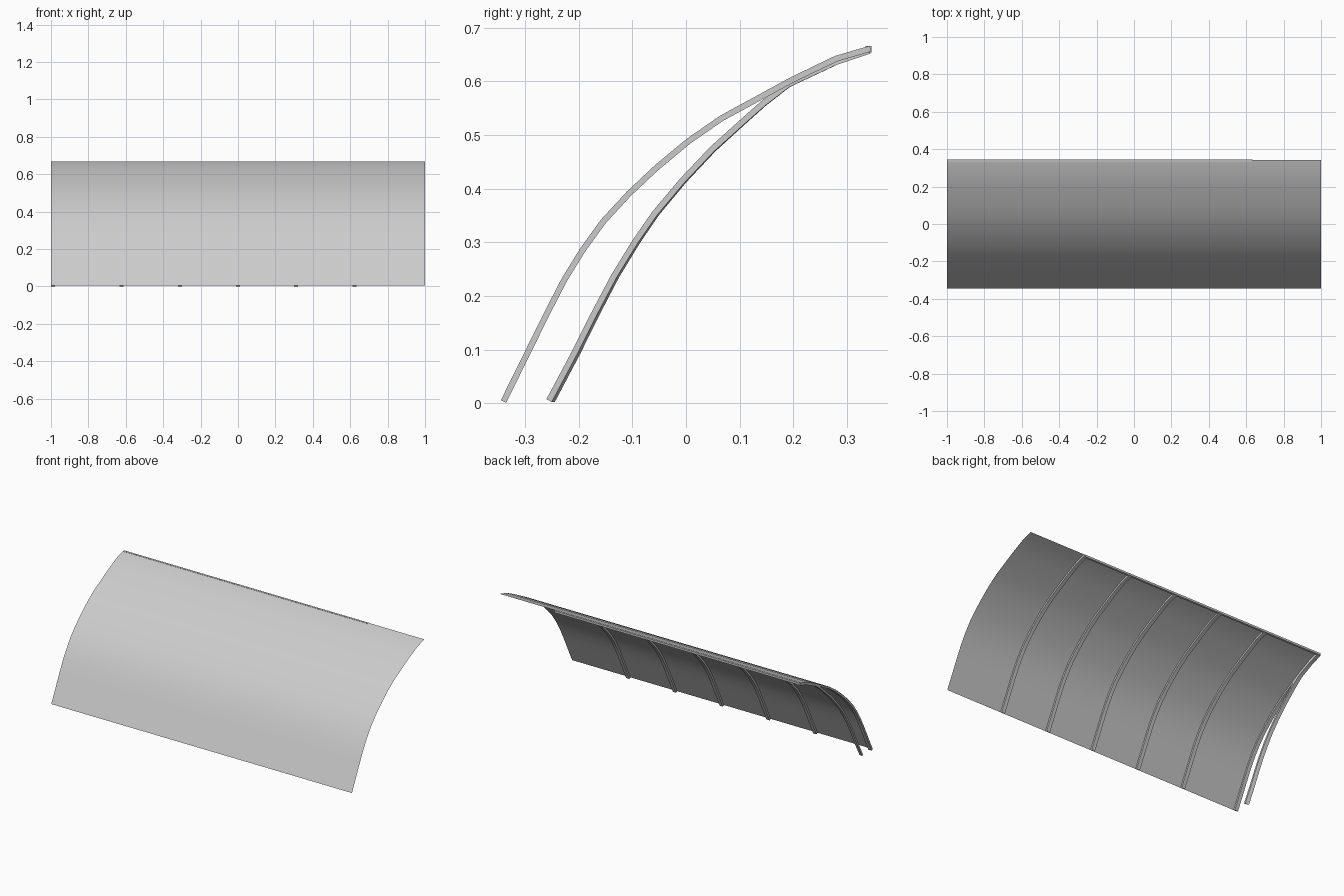
import bpy, bmesh, math
from mathutils import Vector

if "Cube" in bpy.data.objects:
    bpy.data.objects.remove(bpy.data.objects["Cube"])

# Side profiles (y, z): the outer skin and the straighter loose hoop
SKIN = [(-.346, .006), (-.301, .097), (-.265, .170), (-.232, .234), (-.198, .289),
        (-.159, .343), (-.111, .395), (-.060, .443), (0, .493), (.062, .536),
        (.137, .577), (.196, .609), (.277, .648), (.342, .667)]
HOOP = [(-.261, .008), (-.212, .100), (-.178, .168), (-.140, .240), (-.100, .305),
        (-.064, .357), (-.012, .419), (.044, .478), (.096, .525), (.140, .564),
        (.187, .600), (.277, .642), (.340, .663)]


def inset(pts, d):
    """Move a profile along its inward normal."""
    out = []
    for i, p in enumerate(pts):
        a, b = pts[max(i - 1, 0)], pts[min(i + 1, len(pts) - 1)]
        t = (Vector(b) - Vector(a)).normalized()
        out.append((p[0] + t.y * d, p[1] - t.x * d))
    return out


def finish(name, bm):
    bmesh.ops.recalc_face_normals(bm, faces=bm.faces)
    me = bpy.data.meshes.new(name)
    bm.to_mesh(me)
    bm.free()
    ob = bpy.data.objects.new(name, me)
    bpy.context.collection.objects.link(ob)
    bpy.ops.object.select_all(action='DESELECT')
    ob.select_set(True)
    bpy.context.view_layer.objects.active = ob
    bpy.ops.object.shade_smooth_by_angle(angle=math.radians(30))
    return ob


def rib(name, pts, x, width=.022, depth=.011, twist=0.0):
    """Rectangular strip bent along a profile."""
    bm = bmesh.new()
    outer, inner = inset(pts, .001), inset(pts, .001 + depth)
    rings = []
    for i, (o, n) in enumerate(zip(outer, inner)):
        s = twist * (1 - i / (len(pts) - 1))
        l, r = x - width / 2, x + width / 2
        rings.append([bm.verts.new(v) for v in (
            (l, o[0] + s, o[1]), (r, *o), (r, *n), (l, n[0] + s, n[1]))])
    for a, b in zip(rings, rings[1:]):
        for k in range(4):
            m = (k + 1) % 4
            bm.faces.new((a[k], a[m], b[m], b[k]))
    bm.faces.new(rings[0])
    bm.faces.new(rings[-1])
    return finish(name, bm)


# Thin curved cover sheet
bm = bmesh.new()
cols = [[bm.verts.new((x, y, z)) for x in (-1, 1)] for y, z in SKIN]
for a, b in zip(cols, cols[1:]):
    bm.faces.new((a[0], a[1], b[1], b[0]))
finish("cover_sheet", bm)

# Ribs under the sheet, plus the loose hoop at the left end
for i, x in enumerate((-.989, -.622, -.311, 0, .311, .622)):
    rib(f"rib_{i + 1}", SKIN, x)
rib("loose_hoop", HOOP, -.989, twist=.006)

# Ridge bar along the top back edge, ending at the last rib
bm = bmesh.new()
bmesh.ops.create_cube(bm, size=1)
for v in bm.verts:
    v.co = Vector((v.co.x * 1.63 - .185, v.co.y * .012 + .340, v.co.z * .012 + .660))
finish("ridge_bar", bm)
